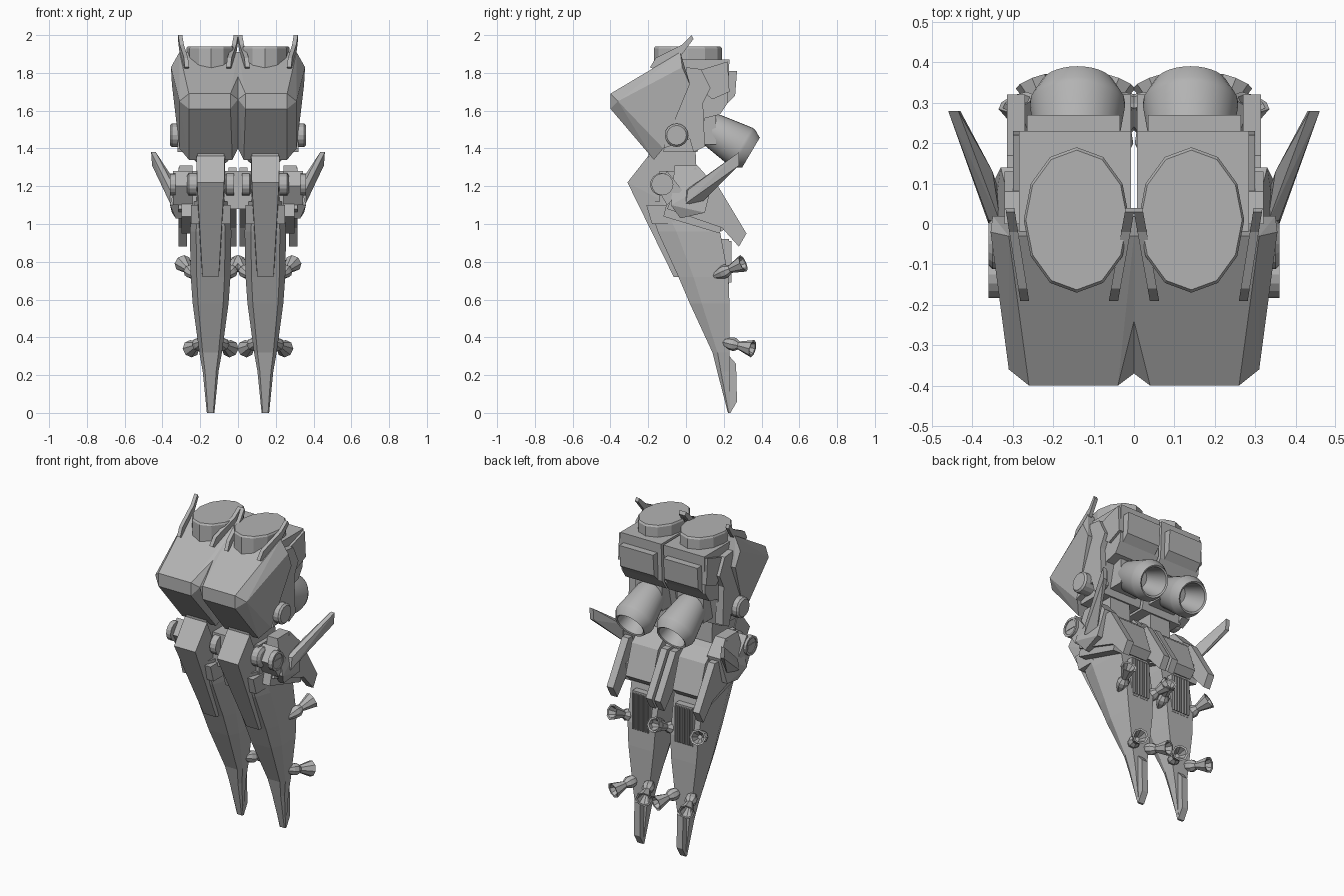
import bpy, bmesh, math
from mathutils import Vector

if "Cube" in bpy.data.objects:
    bpy.data.objects.remove(bpy.data.objects["Cube"], do_unlink=True)

grey = bpy.data.materials.new("plain_grey")
grey.use_nodes = True
grey.diffuse_color = (.45, .45, .45, 1)
grey.node_tree.nodes["Principled BSDF"].inputs["Base Color"].default_value = grey.diffuse_color

CENTRE = .145  # middle of one half


def finish(name, mesh_data, smooth=False):
    """Turn a bmesh into an object mirrored across the middle."""
    bmesh.ops.recalc_face_normals(mesh_data, faces=mesh_data.faces)
    mesh = bpy.data.meshes.new(name)
    mesh_data.to_mesh(mesh)
    mesh_data.free()
    mesh.materials.append(grey)
    part = bpy.data.objects.new(name, mesh)
    bpy.context.collection.objects.link(part)
    mirror = part.modifiers.new("mirror", 'MIRROR')
    mirror.use_mirror_merge = False
    if smooth:
        bpy.ops.object.select_all(action='DESELECT')
        part.select_set(True)
        bpy.context.view_layer.objects.active = part
        bpy.ops.object.shade_smooth_by_angle(angle=math.radians(30))
    return part


def hull(name, points):
    """Faceted solid wrapped around a few corner points."""
    bm = bmesh.new()
    for point in points:
        bm.verts.new(point)
    result = bmesh.ops.convex_hull(bm, input=bm.verts)
    unused = [v for v in result["geom_interior"] if isinstance(v, bmesh.types.BMVert)]
    bmesh.ops.delete(bm, geom=unused, context='VERTS')
    bmesh.ops.dissolve_limit(bm, angle_limit=math.radians(2), verts=bm.verts, edges=bm.edges)
    return finish(name, bm)


def skin(name, rings, smooth=False):
    """Join rings of equal length and cap both ends."""
    bm = bmesh.new()
    loops = [[bm.verts.new(point) for point in ring] for ring in rings]
    count = len(loops[0])
    for lower, upper in zip(loops, loops[1:]):
        for i in range(count):
            j = (i + 1) % count
            bm.faces.new((lower[i], lower[j], upper[j], upper[i]))
    bm.faces.new(loops[0])
    bm.faces.new(loops[-1])
    return finish(name, bm, smooth)


def plate(name, profile, inner, outer, lean=0):
    """Side profile (y, z) given a thickness in x, optionally leaning with y."""
    return skin(name, [[(x + lean * y, y, z) for y, z in profile] for x in (inner, outer)])


def box(name, x, y, z):
    return plate(name, [(y[0], z[0]), (y[1], z[0]), (y[1], z[1]), (y[0], z[1])], *x)


def lathe(name, profile, start, direction, sides, smooth=False):
    """Turn (distance, radius) pairs around an axis."""
    turn = Vector(direction).to_track_quat('Z', 'Y')
    rings = []
    for along, radius in profile:
        angles = [math.tau * i / sides for i in range(sides)]
        rings.append([Vector(start) + turn @ Vector((radius * math.cos(a), radius * math.sin(a), along))
                      for a in angles])
    return skin(name, rings, smooth)


# Chest armour with chamfered corners and a notch in the middle
hull("chest_armour", [
    (.04, -.4, 1.69), (.26, -.4, 1.69), (.04, -.4, 1.61), (.26, -.4, 1.61),
    (.31, -.36, 1.65), (0, -.37, 1.66), (0, -.24, 1.78),
    (0, -.03, 1.91), (.31, -.03, 1.91), (.355, -.02, 1.83), (.35, .02, 1.74),
    (0, .02, 1.74), (.31, -.12, 1.4), (.26, -.17, 1.34), (.03, -.17, 1.34), (0, -.12, 1.4)])

# Torso behind the armour
plate("torso", [(-.05, 1.87), (.23, 1.87), (.22, 1.64), (.18, 1.58), (.1, 1.56),
                (.06, 1.38), (-.12, 1.38)], .008, .285)
plate("back_pack", [(.2, 1.81), (.27, 1.81), (.26, 1.68), (.22, 1.64), (.2, 1.64)], .035, .265)
plate("flank_plate", [(0, 1.83), (.08, 1.82), (.13, 1.72), (.09, 1.64), (.1, 1.41),
                      (.04, 1.38), (.02, 1.45), (-.12, 1.4), (0, 1.72)], .27, .32)
plate("flank_cover", [(.06, 1.81), (.22, 1.86), (.23, 1.7), (.14, 1.66), (.09, 1.7)], .27, .3)
lathe("shoulder_bolt", [(0, .062), (.1, .062), (.11, .052)], (.25, -.05, 1.47), (1, 0, 0), 16)

# Oval hatches on top
skin("top_hatch", [[(.142 + .131 * s * math.sin(math.tau * i / 12),
                     .01 + .18 * s * math.cos(math.tau * i / 12), z) for i in range(12)]
                   for z, s in ((1.7, 1), (1.93, 1), (1.94, .96))])

# Crossing antenna fins
fin = [(.03, 2), (.04, 1.98), (-.02, 1.9), (-.17, 1.82), (-.19, 1.83), (-.16, 1.88), (-.02, 1.95)]
plate("outer_fin", fin, .29, .312, .16)
plate("inner_fin", fin, .005, .028, -.18)

# Main thrusters with hollow bells
lathe("main_thruster", [(0, .08), (.02, .09), (.2, .118), (.215, .117), (.26, .092), (.255, .082),
                        (.1, .055)], (CENTRE - .005, .12, 1.51), (0, .86, -.51), 32, True)
box("thruster_mount", (.05, .23), (.0, .16), (1.42, 1.6))

# Waist and hip joints
plate("waist", [(-.2, 1.4), (.05, 1.4), (.06, 1.2), (.02, 1.05), (-.18, 1.1)], .075, .215)
box("cross_beam", (0, .24), (-.14, .02), (1.08, 1.28))
for label, inner in (("inner", .02), ("outer", .22)):
    lathe(label + "_hip_pivot", [(0, .06), (.04, .06), (.05, .045)], (inner, -.13, 1.21), (1, 0, 0), 16)

# Hip side armour, with pivot cap and swept wing
hull("hip_armour", [(x, y, z) for y, z, out in (
    (-.08, 1.1, .36), (-.06, 1.31, .31), (.06, 1.31, .31), (.14, 1.22, .33),
    (.1, 1.06, .35), (-.03, 1.03, .33)) for x in (.24, out)])
hull("hip_front_block", [(x, y, z) for y, z in ((-.16, 1.2), (-.1, 1.28), (-.1, 1.1), (-.02, 1.18))
                         for x in (.24, .345)])
lathe("hip_cap", [(0, .058), (.03, .058), (.03, .045), (.025, .045)], (.33, -.125, 1.21), (1, 0, 0), 16)
box("cap_slot", (.35, .358), (-.16, -.09), (1.2, 1.22))
hull("hip_wing", [(.33, 0, 1.1), (.36, 0, 1.11), (.33, 0, 1.18), (.36, .01, 1.18),
                  (.35, .13, 1.25), (.46, .28, 1.38), (.435, .28, 1.38),
                  (.43, .28, 1.31), (.455, .28, 1.31), (.33, .07, 1.1)])

# Rear skirt: sloped block with long strips at both sides
plate("rear_skirt", [(0, 1.28), (.1, 1.24), (.17, 1.18), (.23, 1.0), (.19, .96), (0, 1.08)], .07, .25)
strip = [(.05, 1.3), (.13, 1.2), (.17, 1.2), (.32, .95), (.28, .88), (.19, .98), (-.1, 1.08), (-.06, 1.18)]
plate("outer_strip", strip, .27, .315)
plate("inner_strip", strip, .008, .05)
plate("side_apron", [(-.1, 1.12), (-.12, 1.04), (.18, .95), (.2, 1.06)], .24, .3)

# Tapering legs, narrower at the front
rows = ((1.12, -.2, .05, .095), (.96, -.15, .18, .11), (.72, -.04, .225, .105), (.58, .02, .23, .095),
        (.32, .14, .23, .06), (.22, .165, .23, .042), (0, .222, .235, .02))
skin("leg", [[(CENTRE - .7 * w, front, z), (CENTRE + .7 * w, front, z),
              (CENTRE + w, front + .3 * (back - front), z), (CENTRE + w * .9, back, z),
              (CENTRE - w * .9, back, z), (CENTRE - w, front + .3 * (back - front), z)]
             for z, front, back, w in rows])
plate("toe_back", [(.2, .32), (.23, .3), (.265, .26), (.27, .06), (.235, 0), (.2, .1)], .125, .165)

# Raised shin slab running down from the hip
hull("shin_slab", [(CENTRE + side * w, y, z) for y, z, w in (
    (-.2, 1.36, .075), (-.24, 1.31, .075), (-.31, 1.22, .072), (-.065, .72, .043),
    (-.02, .72, .043), (-.08, 1.1, .075)) for side in (-1, 1)])
for label, side in (("inner", -1), ("outer", 1)):
    hull(label + "_shin_rail", [(CENTRE + side * x, y, z) for y, z in (
        (-.21, 1.1), (-.18, 1.0), (-.05, 1.0), (-.1, 1.1)) for x in (.06, .105)])

# Cooling ribs on the calf
box("rib_bed", (.085, .205), (.18, .228), (.68, .92))
for i in range(7):
    x = .09 + i * .017
    box("cooling_rib", (x, x + .008), (.2, .24), (.69, .91))

# Small steering nozzles, two pairs per leg
bell = [(0, .012), (.06, .034), (.085, .036), (.11, .022), (.19, .047), (.188, .036), (.13, .012)]
for label, side in (("inner", -1), ("outer", 1)):
    lathe(label + "_upper_nozzle", bell, (CENTRE + side * .08, .14, .72),
          (side * .07, .17, .075), 8)
    lathe(label + "_lower_nozzle", bell, (CENTRE + side * .035, .18, .38),
          (side * .06, .15, -.035), 8)
